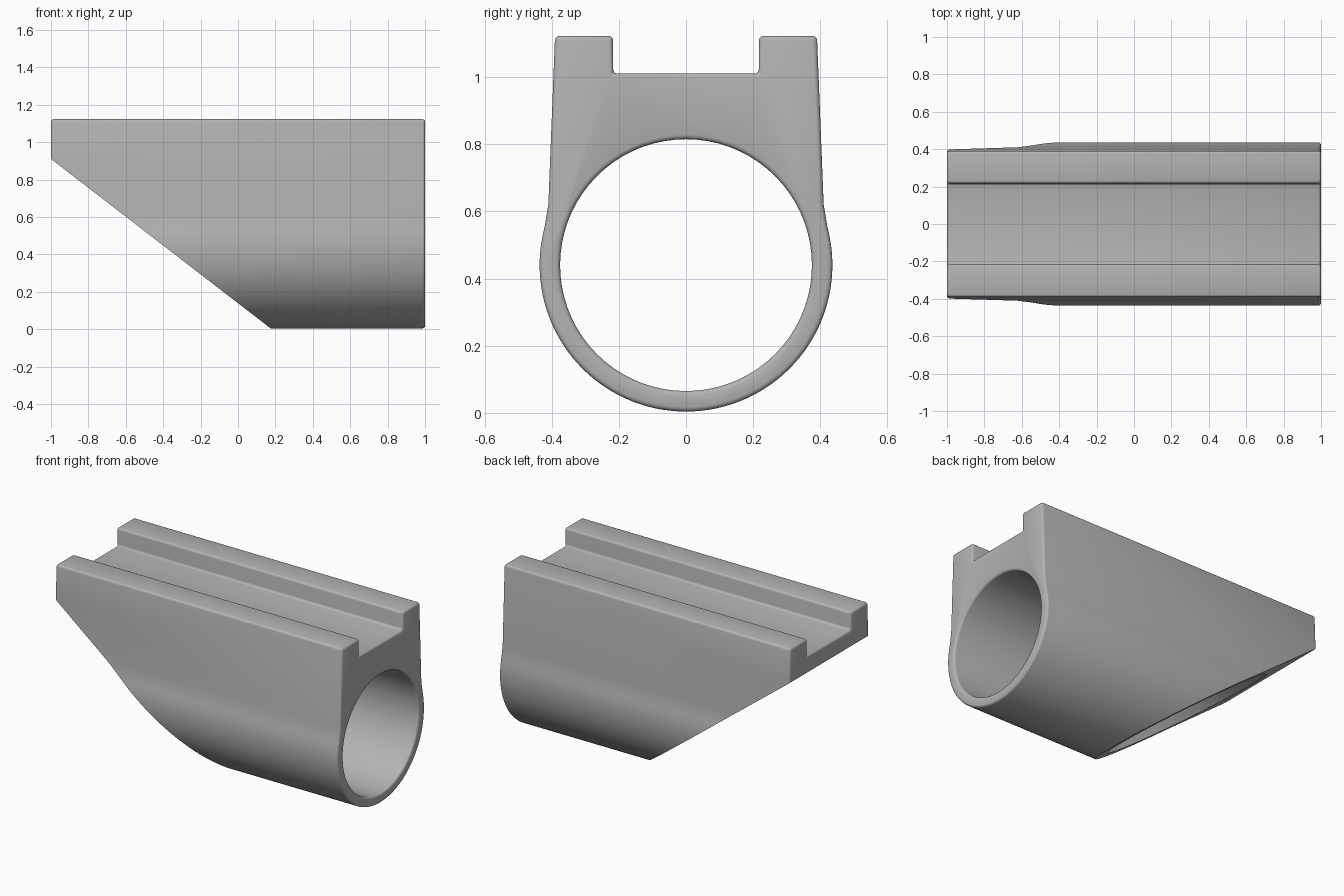
import bpy, bmesh, math
from mathutils import Vector

cube = bpy.data.objects.get("Cube")
if cube:
    bpy.data.objects.remove(cube, do_unlink=True)

BORE_Z = 0.44


def prism(name, points, axis, start, end):
    """Extrude a closed 2D outline along the x or y axis."""
    bm = bmesh.new()
    place = {"x": lambda p: (start, p[0], p[1]), "y": lambda p: (p[0], start, p[1])}[axis]
    face = bm.faces.new([bm.verts.new(place(p)) for p in points])
    out = bmesh.ops.extrude_face_region(bm, geom=[face])
    moved = [v for v in out["geom"] if isinstance(v, bmesh.types.BMVert)]
    direction = Vector((1, 0, 0)) if axis == "x" else Vector((0, 1, 0))
    bmesh.ops.translate(bm, verts=moved, vec=direction * (end - start))
    bmesh.ops.recalc_face_normals(bm, faces=bm.faces)
    mesh = bpy.data.meshes.new(name)
    bm.to_mesh(mesh)
    bm.free()
    obj = bpy.data.objects.new(name, mesh)
    bpy.context.collection.objects.link(obj)
    return obj


def arc(radius, first, last, steps):
    angles = [math.radians(first + (last - first) * i / steps) for i in range(steps + 1)]
    return [(radius * math.cos(a), BORE_Z + radius * math.sin(a)) for a in angles]


def cut(target, cutter):
    mod = target.modifiers.new("cut", "BOOLEAN")
    mod.operation, mod.solver, mod.object = "DIFFERENCE", "EXACT", cutter
    cutter.hide_render = True
    cutter.hide_set(True)


# Outer profile: round sleeve, straight cheeks and two rails beside a slot
right_half = arc(0.436, -90, 12, 34) + [
    (0.42, 0.56), (0.41, 0.62), (0.39, 1.123), (0.217, 1.123), (0.217, 1.01)]
left_half = [(-y, z) for y, z in reversed(right_half[1:])]
body = prism("rail_sleeve", right_half + left_half, "x", -1, 1)

# Bore through the sleeve, then rounded edges
bore = prism("bore_cutter", arc(0.375, 0, 360, 72)[:-1], "x", -1.2, 1.2)
cut(body, bore)
bevel = body.modifiers.new("rounded_edges", "BEVEL")
bevel.width, bevel.segments = 0.014, 3
bevel.limit_method, bevel.angle_limit = "ANGLE", math.radians(40)

# Slanted underside
wedge = prism("slant_cutter", [(0.31, -0.1), (-1.26, 1.111), (-1.5, 1.111), (-1.5, -0.1)],
              "y", -0.7, 0.7)
cut(body, wedge)

# Plain grey finish
grey = bpy.data.materials.new("grey")
grey.use_nodes = True
colour = (0.45, 0.45, 0.45, 1)
grey.diffuse_color = colour
grey.node_tree.nodes["Principled BSDF"].inputs["Base Color"].default_value = colour
body.data.materials.append(grey)

# Bake the cuts and smooth the curved surfaces
bpy.context.view_layer.update()
baked = bpy.data.meshes.new_from_object(
    body.evaluated_get(bpy.context.evaluated_depsgraph_get()))
body.modifiers.clear()
body.data = baked
for helper in (bore, wedge):
    bpy.data.objects.remove(helper, do_unlink=True)
bpy.ops.object.select_all(action="DESELECT")
body.select_set(True)
bpy.context.view_layer.objects.active = body
bpy.ops.object.shade_smooth_by_angle(angle=math.radians(35))
